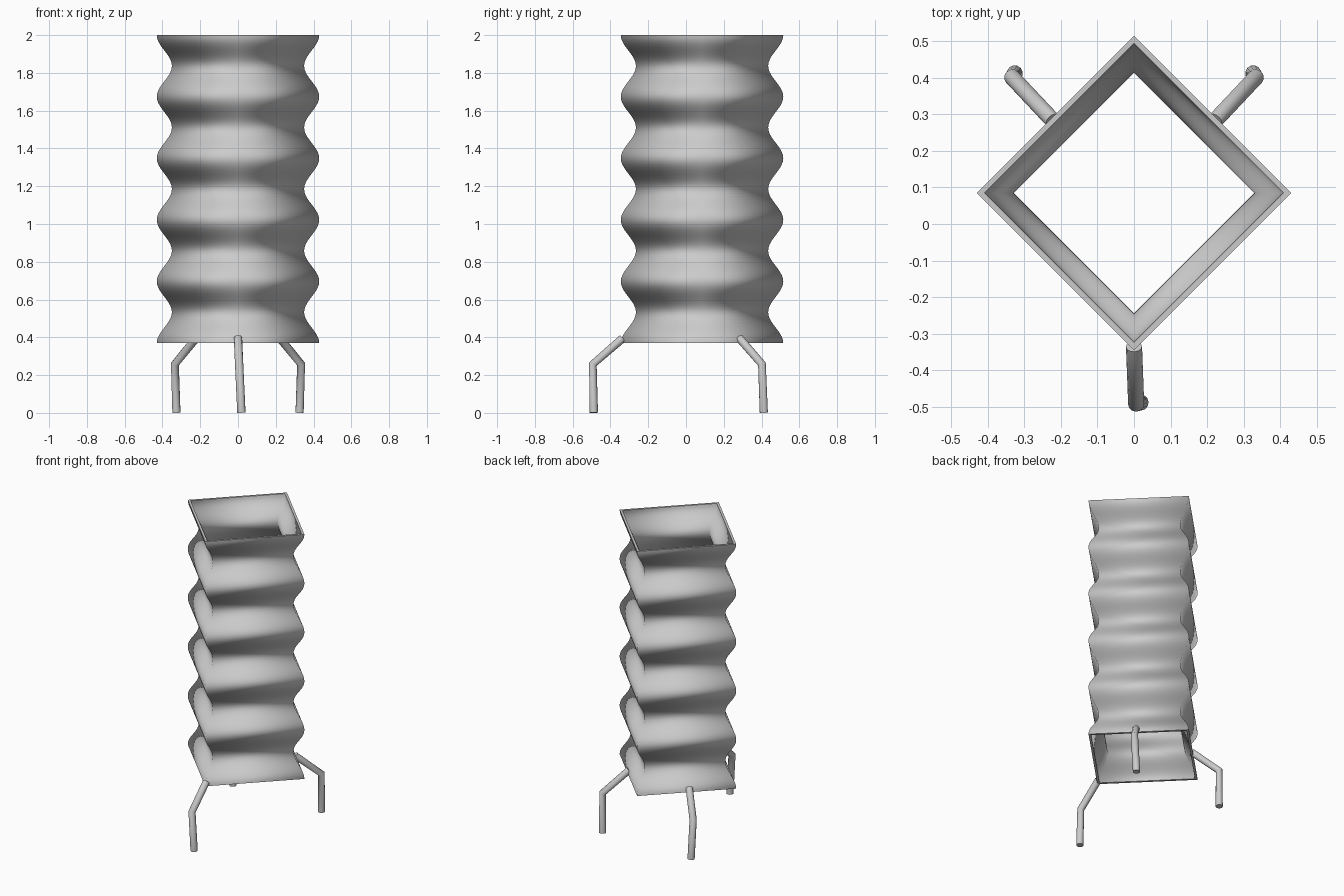
import bpy, bmesh, math

if "Cube" in bpy.data.objects:
    bpy.data.objects.remove(bpy.data.objects["Cube"])

CY, Z0, Z1 = 0.085, 0.37, 2.0      # tube axis offset in y, bottom, top
WAVES, STEPS, WALL = 5, 100, 0.021


def radius(t):
    return 0.39 + 0.04 * math.cos(2 * math.pi * WAVES * t)


# Corrugated diamond tube: outer skin going up, inner skin coming down
bm = bmesh.new()
ts = [i / STEPS for i in range(STEPS + 1)]
section = [(radius(t), t) for t in ts] + [(radius(t) - WALL, t) for t in reversed(ts)]
rings = []
for r, t in section:
    z = Z0 + (Z1 - Z0) * t
    rings.append([bm.verts.new((r * math.cos(a), CY + r * math.sin(a), z))
                  for a in (k * math.pi / 2 for k in range(4))])
n = len(rings)
for i in range(n):
    a, b = rings[i], rings[(i + 1) % n]
    rim = i in (STEPS, n - 1)
    for k in range(4):
        m = (k + 1) % 4
        f = bm.faces.new((a[k], a[m], b[m], b[k]))
        f.smooth = not rim
        if rim:
            for e in f.edges:
                e.smooth = False
bmesh.ops.recalc_face_normals(bm, faces=bm.faces)
mesh = bpy.data.meshes.new("corrugated_tube")
bm.to_mesh(mesh)
bm.free()
bpy.context.collection.objects.link(bpy.data.objects.new("corrugated_tube", mesh))


# Bent round legs
def leg(name, points):
    cu = bpy.data.curves.new(name, 'CURVE')
    cu.dimensions = '3D'
    cu.bevel_depth = 0.022
    cu.bevel_resolution = 4
    cu.use_fill_caps = True
    sp = cu.splines.new('POLY')
    sp.points.add(len(points) - 1)
    for p, co in zip(sp.points, points):
        p.co = (*co, 1)
    sp.use_smooth = True
    bpy.context.collection.objects.link(bpy.data.objects.new(name, cu))


leg("front_leg", [(0, -0.335, 0.395), (0.006, -0.493, 0.258), (0.018, -0.488, 0.001)])
for side, s in (("right", 1), ("left", -1)):
    leg(f"back_{side}_leg", [(s * 0.222, 0.283, 0.395), (s * 0.334, 0.402, 0.258),
                             (s * 0.326, 0.412, 0.001)])
